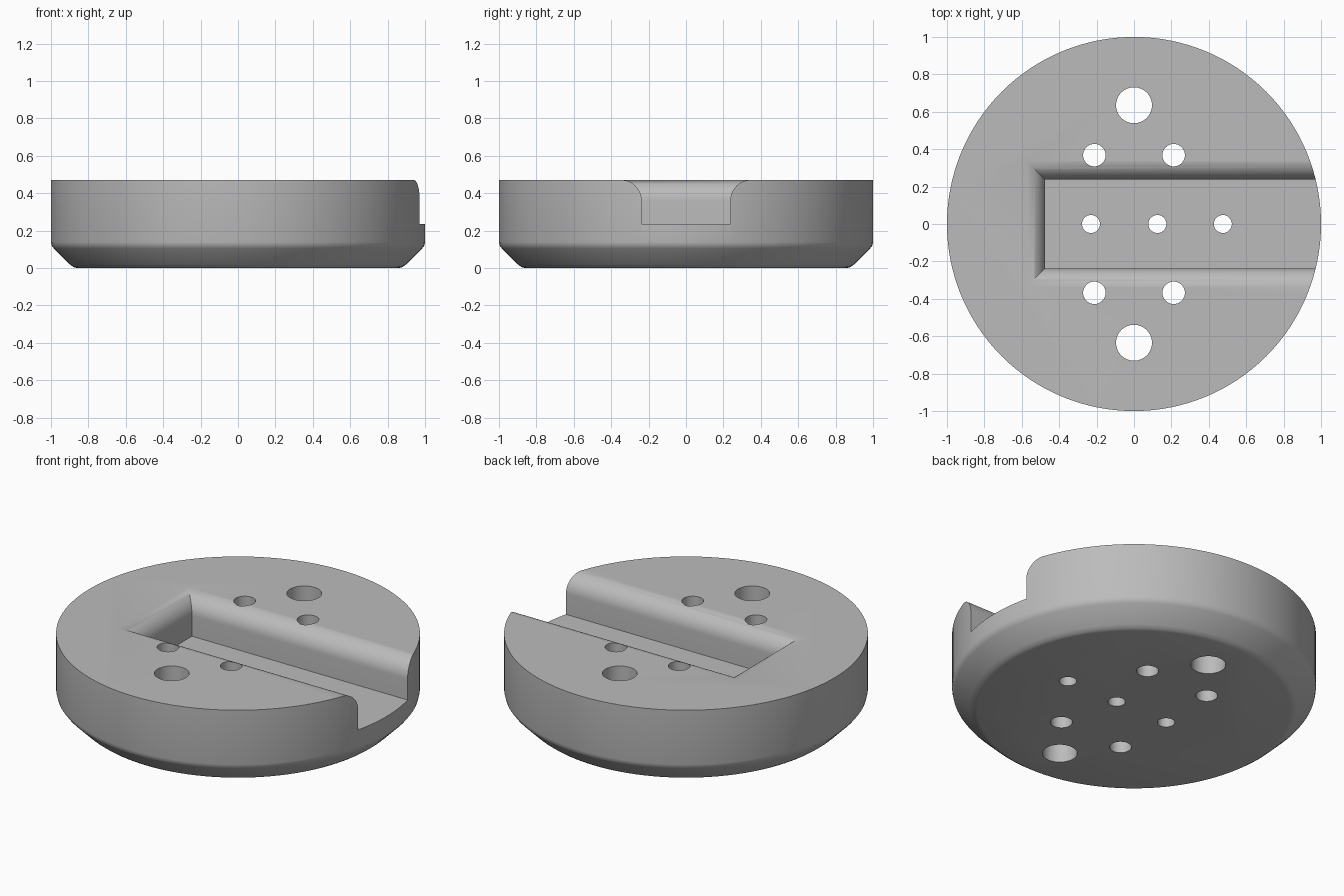
import bpy, bmesh
from math import cos, sin, pi, radians

if "Cube" in bpy.data.objects:
    bpy.data.objects.remove(bpy.data.objects["Cube"], do_unlink=True)

TOP, FLOOR, SEGMENTS = 0.47, 0.235, 128

grey = bpy.data.materials.new("plain grey")
grey.use_nodes = True
colour = (0.5, 0.5, 0.5, 1)
grey.diffuse_color = colour
grey.node_tree.nodes["Principled BSDF"].inputs["Base Color"].default_value = colour


def circle(r, z, cx=0, cy=0, n=SEGMENTS):
    return [(cx + r * cos(2 * pi * i / n), cy + r * sin(2 * pi * i / n), z) for i in range(n)]


def loft(bm, rings):
    """Closed solid through a stack of matching rings, lowest first."""
    loops = [[bm.verts.new(p) for p in ring] for ring in rings]
    n = len(loops[0])
    for a, b in zip(loops, loops[1:]):
        for i in range(n):
            j = (i + 1) % n
            bm.faces.new((a[i], a[j], b[j], b[i]))
    bm.faces.new(loops[0][::-1])
    bm.faces.new(loops[-1])


def make_object(name, solids):
    bm = bmesh.new()
    for rings in solids:
        loft(bm, rings)
    mesh = bpy.data.meshes.new(name)
    bm.to_mesh(mesh)
    bm.free()
    mesh.materials.append(grey)
    obj = bpy.data.objects.new(name, mesh)
    bpy.context.collection.objects.link(obj)
    return obj


# Round body with a softened bevel around the underside
profile = [(0.86, 0), (0.88, 0.005), (0.9, 0.02), (0.985, 0.105), (0.996, 0.12), (1, 0.14), (1, TOP)]
body = make_object("round_base", [[circle(r, z) for r, z in profile]])


# Open-ended slot whose upper edges roll outwards, with mitred corners
def slot_ring(offset, z):
    x, y = -0.475 - offset, 0.237 + offset
    return [(x, -y, z), (1.2, -y, z), (1.2, y, z), (x, y, z)]


roll, steps = 0.111, 14
slot = [slot_ring(0, FLOOR)]
for i in range(steps + 1):
    t = radians(90 * i / steps)
    slot.append(slot_ring(roll * (1 - cos(t)), TOP + 0.001 + roll * (sin(t) - 1)))
slot.append(slot_ring(roll, TOP + 0.2))
slot_cutter = make_object("slot_cutter", [slot])

# Through holes: x, y, radius
holes = [(x, 0, 0.048) for x in (-0.23, 0.125, 0.475)]
for side in (-1, 1):
    holes.append((0, side * 0.635, 0.096))
    holes += [(x, side * 0.368, 0.06) for x in (-0.212, 0.212)]
hole_cutter = make_object("hole_cutter", [
    [circle(r, z, x, y, 48) for z in (-0.1, TOP + 0.1)] for x, y, r in holes])

# Cut the body, then drop the cutters
for cutter in (slot_cutter, hole_cutter):
    cutter.hide_render = True
    cut = body.modifiers.new(cutter.name, "BOOLEAN")
    cut.operation, cut.solver, cut.object = "DIFFERENCE", "EXACT", cutter

bpy.ops.object.select_all(action="DESELECT")
body.select_set(True)
bpy.context.view_layer.objects.active = body
for name in [m.name for m in body.modifiers]:
    bpy.ops.object.modifier_apply(modifier=name)
for cutter in (slot_cutter, hole_cutter):
    bpy.data.objects.remove(cutter, do_unlink=True)

bpy.ops.object.shade_smooth_by_angle(angle=radians(35))
